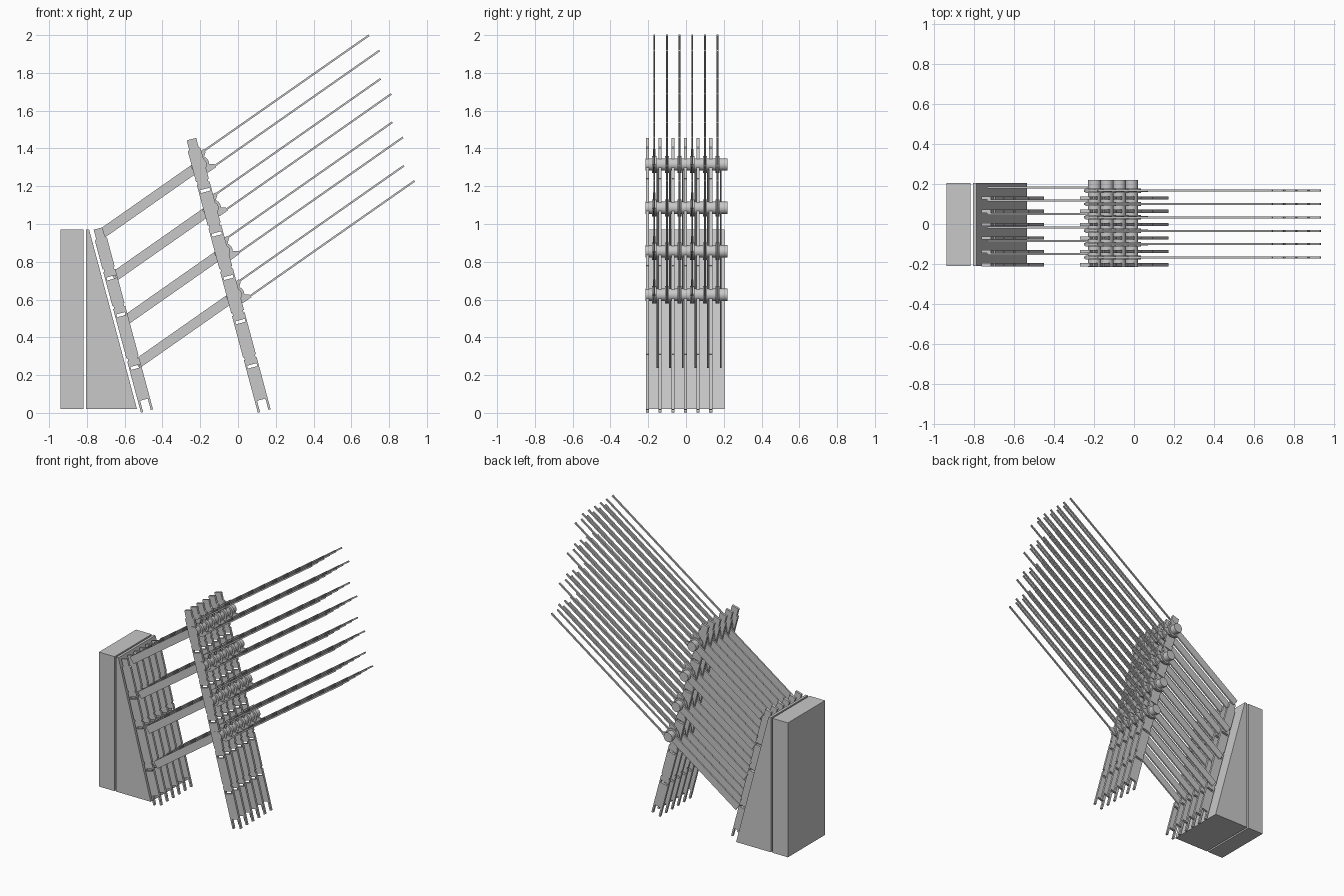
import bpy, bmesh, math
from mathutils import Vector

if "Cube" in bpy.data.objects:
    bpy.data.objects.remove(bpy.data.objects["Cube"], do_unlink=True)

grey = bpy.data.materials.new("plain_grey")
grey.use_nodes = True
colour = (0.58, 0.58, 0.58, 1)
grey.diffuse_color = colour
grey.node_tree.nodes["Principled BSDF"].inputs["Base Color"].default_value = colour


def finish(bm, name):
    bmesh.ops.recalc_face_normals(bm, faces=bm.faces)
    mesh = bpy.data.meshes.new(name)
    bm.to_mesh(mesh)
    bm.free()
    mesh.materials.append(grey)
    return mesh


def plate(name, loops, thick):
    """Flat plate in local XZ, first loop is the outline and the rest are holes."""
    bm = bmesh.new()
    edges = []
    for loop in loops:
        vs = [bm.verts.new((x, -thick / 2, z)) for x, z in loop]
        edges += [bm.edges.new((vs[i - 1], vs[i])) for i in range(len(vs))]
    bmesh.ops.triangle_fill(bm, use_beauty=True, edges=edges, normal=(0, -1, 0))
    ext = bmesh.ops.extrude_face_region(bm, geom=bm.faces[:], use_keep_orig=True)
    moved = [g for g in ext["geom"] if isinstance(g, bmesh.types.BMVert)]
    bmesh.ops.translate(bm, verts=moved, vec=(0, thick, 0))
    return finish(bm, name)


def drum(name, radius, length, sides=24):
    """Cylinder along Y with smooth sides and flat caps."""
    bm = bmesh.new()
    bmesh.ops.create_cone(bm, cap_ends=True, segments=sides, radius1=radius,
                          radius2=radius, depth=length)
    for f in bm.faces:
        f.smooth = len(f.verts) == 4
    for e in bm.edges:
        e.smooth = not any(len(f.verts) > 4 for f in e.link_faces)
    for v in bm.verts:
        v.co = Vector((v.co.x, v.co.z, -v.co.y))
    return finish(bm, name)


def put(mesh, name, x, y, z, tilt=0):
    ob = bpy.data.objects.new(name, mesh)
    ob.location = (x, y, z)
    ob.rotation_euler.y = -math.radians(tilt)
    bpy.context.collection.objects.link(ob)
    return ob


def rect(x0, x1, z0, z1):
    return [(x0, z0), (x1, z0), (x1, z1), (x0, z1)]


def rail(name, length, w, slots):
    """Upright strip with forked foot, narrow head, cross slots and edge nicks."""
    p, d = w - 0.012, 0.006
    right = []
    for s in slots:
        right += [(w, s + 0.04), (w - d, s + 0.04), (w - d, s + 0.055), (w, s + 0.055)]
    left = [(-x, z) for x, z in reversed(right)]
    foot = [(-w, 0), (-p, 0), (-p, 0.062), (p, 0.062), (p, 0), (w, 0)]
    head = [(w, length - 0.06), (w - 0.009, length - 0.05), (w - 0.009, length),
            (-w + 0.009, length), (-w + 0.009, length - 0.05), (-w, length - 0.06)]
    holes = [rect(-w + 0.009, w - 0.009, s - 0.008, s + 0.008) for s in slots]
    return plate(name, [foot + right + head + left] + holes, 0.016)


TILT, SLOPE = 15, 35
PITCH = 0.067

# Solid backing block and wedge
put(plate("back_block", [rect(-0.94, -0.818, 0.02, 0.97)], 0.415), "back_block", 0, -0.003, 0)
put(plate("wedge", [[(-0.806, 0.02), (-0.535, 0.02), (-0.788, 0.97), (-0.806, 0.97)]], 0.415),
    "wedge", 0, -0.003, 0)

# Shared meshes for the repeated parts
rear_rail = rail("rear_rail", 1.0, 0.033, (0.24, 0.528, 0.73))
front_rail = rail("front_rail", 1.49, 0.035, (0.247, 0.49, 0.732, 0.97, 1.209))
arm = plate("arm", [rect(-0.64, 0.0, -0.026, 0.026)], 0.01)
bracket = plate("bracket", [[(-0.05, -0.02), (0.01, -0.058), (0.06, -0.058), (0.06, -0.04),
                             (0.035, -0.02), (0.035, 0.02), (0.06, 0.04), (0.06, 0.058),
                             (0.01, 0.058), (-0.05, 0.02)]], 0.012)
rod = plate("rod", [rect(0.03, 1.122, -0.005, 0.005)], 0.01)
disc = drum("hub_disc", 0.046, 0.022)
shaft = drum("hub_shaft", 0.033, 0.435)

# Four pivot centres down the front rails
hubs = [(-0.198 + 0.062 * r, 1.315 - 0.23 * r) for r in range(4)]
for r, (hx, hz) in enumerate(hubs):
    put(shaft, f"hub_shaft_{r + 1}", hx, 0.002, hz)

# Six layers of rails, arms, hubs and rods
for i in range(6):
    y = -0.204 + PITCH * i
    rod_y = y + 0.036
    put(rear_rail, f"rear_rail_{i + 1}", -0.482, y, 0.01, TILT)
    put(front_rail, f"front_rail_{i + 1}", 0.139, y, 0.01, TILT)
    for r, (hx, hz) in enumerate(hubs):
        tag = f"{i + 1}_{r + 1}"
        put(arm, "arm_" + tag, hx, rod_y + 0.017, hz, SLOPE)
        put(disc, "hub_disc_" + tag, hx, rod_y, hz)
        put(bracket, "bracket_" + tag, hx, rod_y, hz, SLOPE)
        for side, label in ((1, "upper"), (-1, "lower")):
            a = math.radians(SLOPE)
            put(rod, f"{label}_rod_{tag}", hx - side * 0.049 * math.sin(a), rod_y,
                hz + side * 0.049 * math.cos(a), SLOPE)
